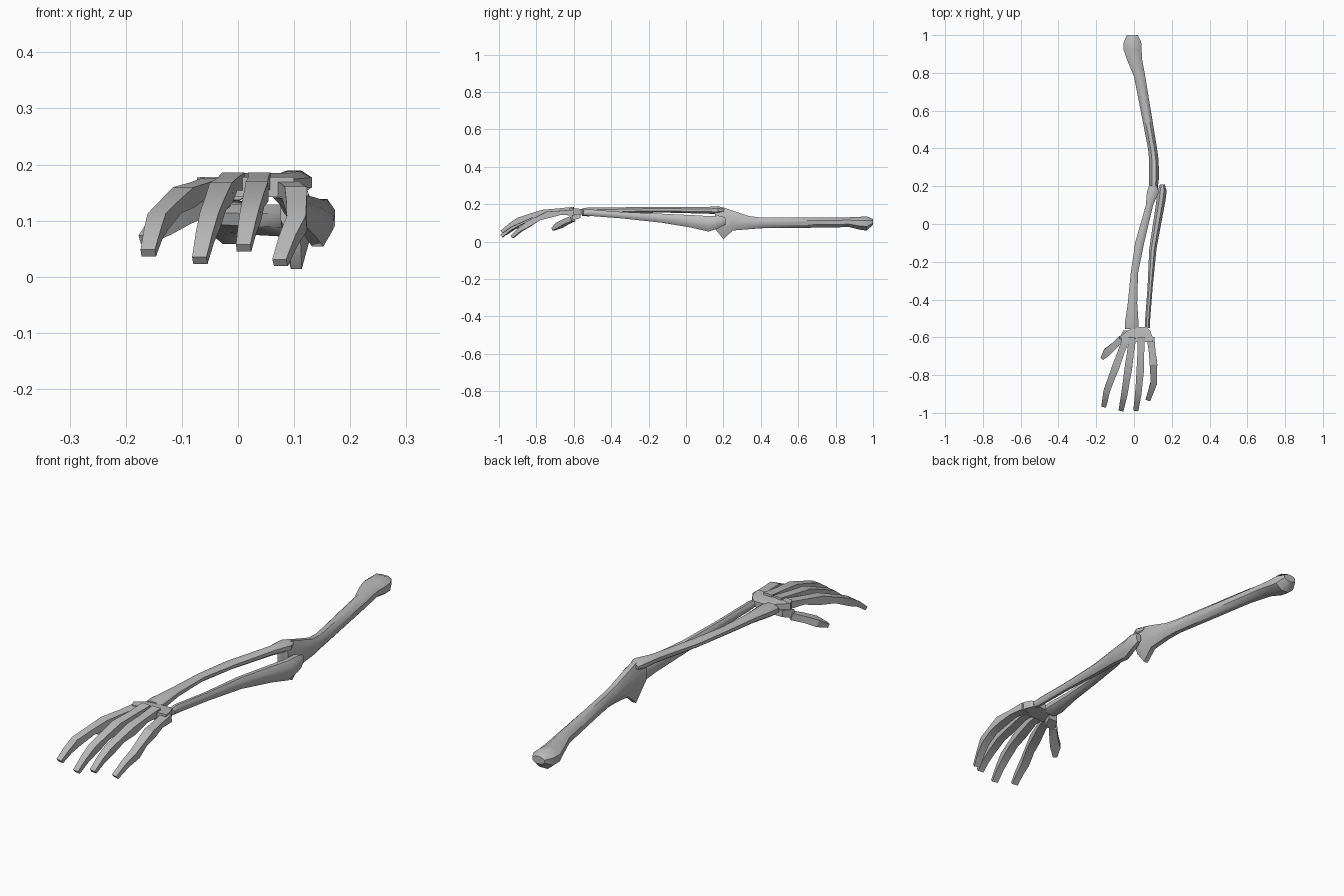
import bpy
import bmesh
import math
from mathutils import Vector

if "Cube" in bpy.data.objects:
    bpy.data.objects.remove(bpy.data.objects["Cube"], do_unlink=True)

bone = bpy.data.materials.new("bone grey")
bone.use_nodes = True
colour = (0.5, 0.5, 0.5, 1)
bone.diffuse_color = colour
bone.node_tree.nodes["Principled BSDF"].inputs["Base Color"].default_value = colour


def loft(name, sections, sides=8, angle=40, tangent_rings=True):
    """Skin rings along a path; each section is x, y, z, half width, half depth."""
    bm = bmesh.new()
    centres = [Vector(s[:3]) for s in sections]
    # square sections reach their full half width at the corners
    grow = 1 / math.cos(math.pi / sides) if sides == 4 else 1.04
    rings = []
    for i, (c, s) in enumerate(zip(centres, sections)):
        t = Vector((0, -1, 0))
        if tangent_rings:
            t = (centres[min(i + 1, len(centres) - 1)] - centres[max(i - 1, 0)]).normalized()
        side = t.cross(Vector((0, 0, 1))).normalized()
        up = side.cross(t)
        ring = []
        for k in range(sides):
            a = 2 * math.pi * (k + 0.5) / sides
            ring.append(bm.verts.new(c + side * math.cos(a) * s[3] * grow
                                     + up * math.sin(a) * s[4] * grow))
        rings.append(ring)
    for a, b in zip(rings, rings[1:]):
        for k in range(sides):
            n = (k + 1) % sides
            bm.faces.new((a[k], a[n], b[n], b[k]))
    bm.faces.new(rings[0])
    bm.faces.new(rings[-1])
    bmesh.ops.recalc_face_normals(bm, faces=bm.faces[:])
    me = bpy.data.meshes.new(name)
    bm.to_mesh(me)
    bm.free()
    me.materials.append(bone)
    ob = bpy.data.objects.new(name, me)
    bpy.context.collection.objects.link(ob)
    bpy.ops.object.select_all(action='DESELECT')
    ob.select_set(True)
    bpy.context.view_layer.objects.active = ob
    bpy.ops.object.shade_smooth_by_angle(angle=math.radians(angle))
    return ob


# Upper arm bone: rounded head, slim shaft, deep blade at the elbow
loft("upper_arm_bone", [
    (-0.008, 1.0, 0.105, 0.030, 0.016),
    (-0.008, 0.965, 0.097, 0.048, 0.040),
    (-0.008, 0.925, 0.098, 0.050, 0.035),
    (0.003, 0.87, 0.104, 0.042, 0.027),
    (0.030, 0.78, 0.102, 0.031, 0.028),
    (0.098, 0.40, 0.100, 0.025, 0.030),
    (0.105, 0.34, 0.101, 0.026, 0.036),
    (0.106, 0.25, 0.112, 0.028, 0.055),
    (0.104, 0.20, 0.098, 0.024, 0.088),
    (0.101, 0.155, 0.125, 0.026, 0.058)], tangent_rings=False)

# Forearm bones
loft("inner_forearm_bone", [
    (0.100, 0.205, 0.168, 0.020, 0.012),
    (0.100, 0.17, 0.168, 0.033, 0.022),
    (0.082, 0.10, 0.167, 0.020, 0.018),
    (0.030, -0.10, 0.170, 0.025, 0.016),
    (0.002, -0.26, 0.169, 0.020, 0.016),
    (-0.008, -0.42, 0.164, 0.026, 0.019),
    (-0.012, -0.52, 0.159, 0.037, 0.025),
    (-0.012, -0.555, 0.157, 0.036, 0.021)], tangent_rings=False)
loft("outer_forearm_bone", [
    (0.150, 0.21, 0.110, 0.013, 0.020),
    (0.149, 0.175, 0.105, 0.025, 0.035),
    (0.142, 0.12, 0.095, 0.025, 0.043),
    (0.127, 0.03, 0.108, 0.023, 0.035),
    (0.100, -0.13, 0.125, 0.020, 0.025),
    (0.085, -0.34, 0.141, 0.014, 0.018),
    (0.071, -0.52, 0.155, 0.014, 0.018),
    (0.071, -0.55, 0.155, 0.014, 0.015)], tangent_rings=False)

# Wrist: wide wedge with a small block under the thumb side
loft("wrist", [
    (0.035, -0.545, 0.158, 0.030, 0.012),
    (0.025, -0.565, 0.160, 0.060, 0.015),
    (0.012, -0.595, 0.160, 0.085, 0.017),
    (0.020, -0.625, 0.160, 0.080, 0.018)], 4, 20, False)
loft("thumb_base", [
    (-0.035, -0.565, 0.140, 0.022, 0.014),
    (-0.055, -0.61, 0.130, 0.026, 0.018)], 4, 20, False)

# Fingers: square bars, thicker at the joints, curling down to blunt tips
finger_paths = {
    "index_finger": [(-0.040, -0.60, 0.162), (-0.096, -0.755, 0.142),
                     (-0.143, -0.88, 0.098), (-0.160, -0.965, 0.042)],
    "middle_finger": [(-0.008, -0.60, 0.170), (-0.030, -0.765, 0.150),
                      (-0.050, -0.895, 0.100), (-0.068, -0.985, 0.029)],
    "ring_finger": [(0.038, -0.60, 0.170), (0.034, -0.765, 0.152),
                    (0.023, -0.895, 0.112), (0.010, -0.985, 0.051)],
    "little_finger": [(0.088, -0.60, 0.155), (0.103, -0.74, 0.143),
                      (0.105, -0.84, 0.095), (0.075, -0.93, 0.025)],
}
for name, path in finger_paths.items():
    p = [Vector(q) for q in path]
    sections = []
    for i, (w, d) in enumerate(((0.020, 0.016), (0.020, 0.018), (0.017, 0.016))):
        sections.append((*p[i], w, d))
        mid = p[i].lerp(p[i + 1], 0.5)
        sections.append((mid.x, mid.y, mid.z + 0.005, w * 0.9, d * 0.7))
    sections.append((*p[3], 0.013, 0.008))
    loft(name, sections, 4, 20)

# Thumb
loft("thumb", [
    (-0.068, -0.605, 0.122, 0.016, 0.014),
    (-0.105, -0.645, 0.105, 0.018, 0.014),
    (-0.140, -0.675, 0.088, 0.021, 0.015),
    (-0.168, -0.712, 0.066, 0.009, 0.008)], 4, 20)
